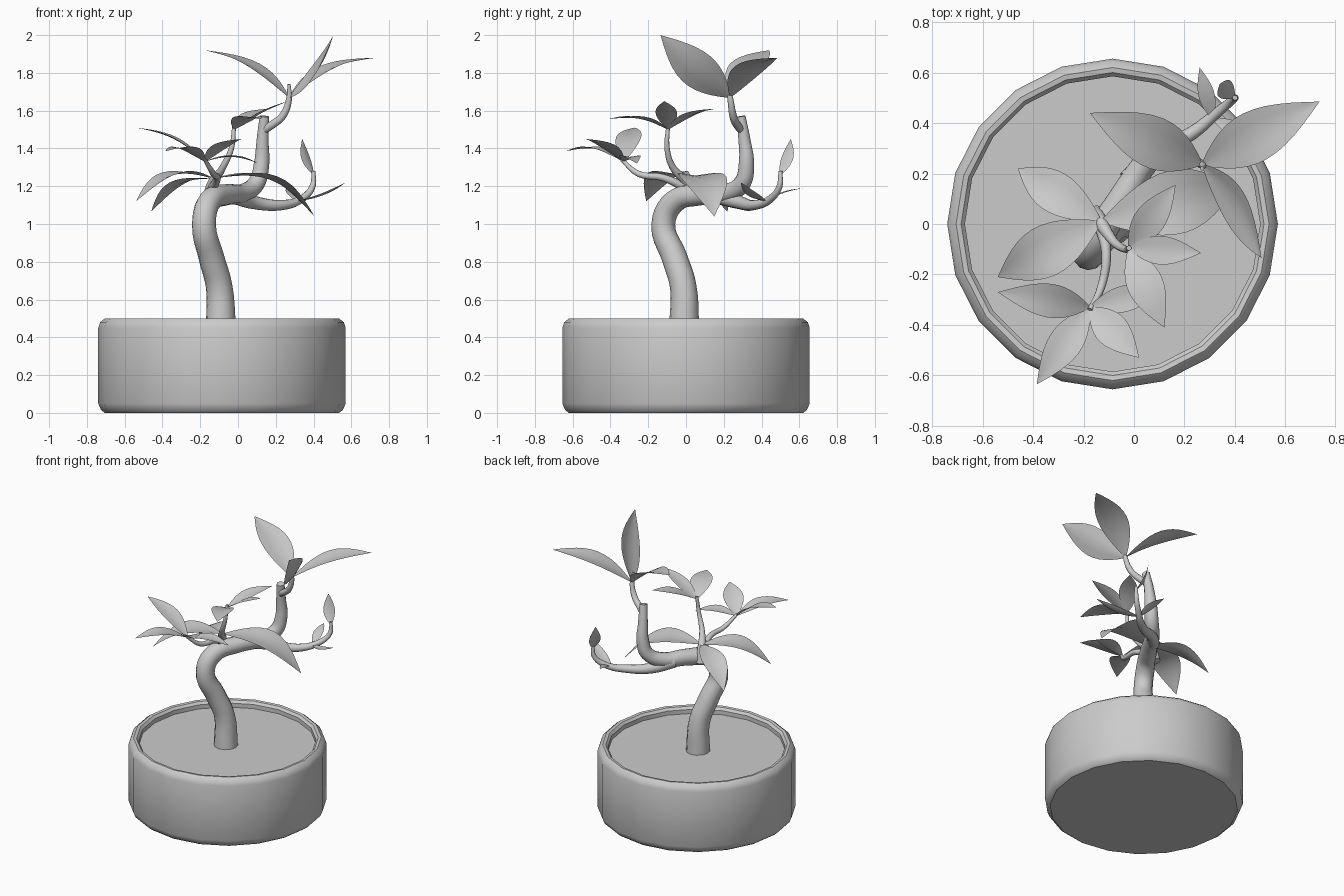
import bpy, bmesh
from math import sin, pi, radians
from mathutils import Vector, Matrix

cube = bpy.data.objects.get("Cube")
if cube:
    bpy.data.objects.remove(cube, do_unlink=True)

grey = bpy.data.materials.new("plain grey")
grey.use_nodes = True
grey.diffuse_color = (0.6, 0.6, 0.6, 1)
grey.node_tree.nodes["Principled BSDF"].inputs["Base Color"].default_value = (0.6, 0.6, 0.6, 1)


def activate(ob):
    bpy.ops.object.select_all(action='DESELECT')
    ob.select_set(True)
    bpy.context.view_layer.objects.active = ob


def finish(name, data):
    ob = bpy.data.objects.new(name, data)
    bpy.context.collection.objects.link(ob)
    data.materials.append(grey)
    activate(ob)
    if ob.type == 'CURVE':
        bpy.ops.object.convert(target='MESH')
    bpy.ops.object.shade_smooth_by_angle(angle=radians(35))
    return ob


def mesh_part(name, bm):
    me = bpy.data.meshes.new(name)
    bm.to_mesh(me)
    bm.free()
    return finish(name, me)


def tube(name, points):
    """Tapered limb through (x, y, z, radius) points."""
    cu = bpy.data.curves.new(name, 'CURVE')
    cu.dimensions = '3D'
    cu.bevel_depth = 1
    cu.bevel_resolution = 4
    cu.resolution_u = 5
    cu.use_fill_caps = True
    sp = cu.splines.new('BEZIER')
    sp.bezier_points.add(len(points) - 1)
    for bp, (x, y, z, r) in zip(sp.bezier_points, points):
        bp.co = (x, y, z)
        bp.radius = r
        bp.handle_left_type = bp.handle_right_type = 'AUTO'
    return finish(name, cu)


def leaf(name, base, tip, width, bow=0.03, across=None):
    """Pointed oval blade, arched along its length and slightly folded."""
    base, tip = Vector(base), Vector(tip)
    along = tip - base
    side = Vector(across) if across else along.cross(Vector((0, 0, 1)))
    side.normalize()
    up = side.cross(along).normalized()
    bm = bmesh.new()
    rows, n = [], 12
    for i in range(n + 1):
        t = i / n
        half = width / 2 * sin(pi * t ** 0.95) + 0.004 * (1 - t)
        mid = base + along * t + up * bow * sin(pi * t)
        rows.append([bm.verts.new(mid + side * half * s + up * half * 0.15 * abs(s))
                     for s in (-1, -0.5, 0, 0.5, 1)])
    for a, b in zip(rows, rows[1:]):
        for j in range(4):
            bm.faces.new((a[j], a[j + 1], b[j + 1], b[j]))
    bmesh.ops.remove_doubles(bm, verts=bm.verts, dist=0.0005)
    return mesh_part(name, bm)


# Pot: lathed shell with rounded rim and sunken soil
POT_X = -0.085
profile = [(0, 0), (.62, 0), (.64, .015), (.655, .05), (.655, .45), (.645, .48),
           (.62, .5), (.6, .497), (.585, .48), (.585, .45)]
bm = bmesh.new()
verts = [bm.verts.new((r, 0, z)) for r, z in profile]
edges = [bm.edges.new(p) for p in zip(verts, verts[1:])]
bmesh.ops.spin(bm, geom=verts + edges, cent=(0, 0, 0), axis=(0, 0, 1),
               angle=2 * pi, steps=20, use_duplicate=False)
bmesh.ops.remove_doubles(bm, verts=bm.verts, dist=0.0005)
bmesh.ops.recalc_face_normals(bm, faces=bm.faces)
bm.transform(Matrix.Translation((POT_X, 0, 0)))
mesh_part("pot", bm)

bm = bmesh.new()
bmesh.ops.create_circle(bm, cap_ends=True, segments=20, radius=0.585)
bm.transform(Matrix.Translation((POT_X, 0, 0.45)))
mesh_part("soil", bm)

# Trunk and branches
tube("trunk", [(-.09, -.01, .44, .08), (-.1, -.015, .67, .07), (-.14, -.06, .82, .068),
               (-.18, -.12, 1.0, .063), (-.15, -.06, 1.12, .062), (-.06, .08, 1.155, .056),
               (.03, .22, 1.165, .05), (.1, .3, 1.22, .046), (.125, .32, 1.32, .042),
               (.13, .31, 1.44, .033), (.14, .29, 1.57, .026)])
tube("crown_branch", [(.13, .3, 1.49, .02), (.18, .27, 1.525, .022), (.235, .25, 1.57, .02),
                      (.27, .235, 1.66, .016), (.27, .22, 1.74, .008)])
tube("side_branch", [(-.02, .17, 1.15, .045), (.08, .28, 1.115, .036), (.23, .36, 1.1, .027),
                     (.34, .45, 1.135, .02), (.395, .495, 1.2, .016), (.4, .5, 1.28, .01)])
tube("upright_branch", [(-.15, .04, 1.12, .035), (-.14, .02, 1.2, .03), (-.08, -.07, 1.3, .018),
                        (-.035, -.1, 1.4, .014), (-.02, -.095, 1.52, .01)])
tube("front_branch", [(-.14, .02, 1.18, .025), (-.11, -.12, 1.245, .019),
                      (-.13, -.25, 1.265, .016), (-.175, -.34, 1.34, .01)])

# Leaves by cluster: tip, width, arch, optional cross direction
clusters = {
    "crown_leaf": ((.27, .235, 1.67), [
        ((-.175, .44, 1.92), .2, .045), ((.735, .485, 1.88), .2, .05),
        ((.505, -.135, 2.0), .2, -.04, (-.2, -.6, -.55))]),
    "upright_leaf": ((-.02, -.095, 1.5), [
        ((.165, .155, 1.61), .12, .02), ((.265, -.115, 1.65), .11, .01),
        ((.12, -.41, 1.555), .14, .03)]),
    "front_leaf": ((-.175, -.33, 1.33), [
        ((-.54, -.27, 1.51), .13, .035), ((-.385, -.635, 1.385), .13, .04),
        ((.02, -.53, 1.45), .13, .02), ((.11, -.26, 1.32), .1, .03)]),
    "low_leaf": ((-.13, .01, 1.24), [
        ((-.46, .22, 1.065), .16, .06), ((-.54, -.21, 1.12), .2, .08),
        ((.405, .15, 1.04), .25, .1)]),
    "side_leaf": ((.31, .42, 1.12), [
        ((.26, .62, 1.19), .06, .01), ((.57, .29, 1.22), .07, -.02)]),
    "side_tip_leaf": ((.4, .5, 1.26), [
        ((.34, .555, 1.45), .075, .01, (-.6, -.8, 0))]),
}
for name, (base, blades) in clusters.items():
    for i, blade in enumerate(blades, 1):
        leaf(f"{name}_{i}", base, *blade)
